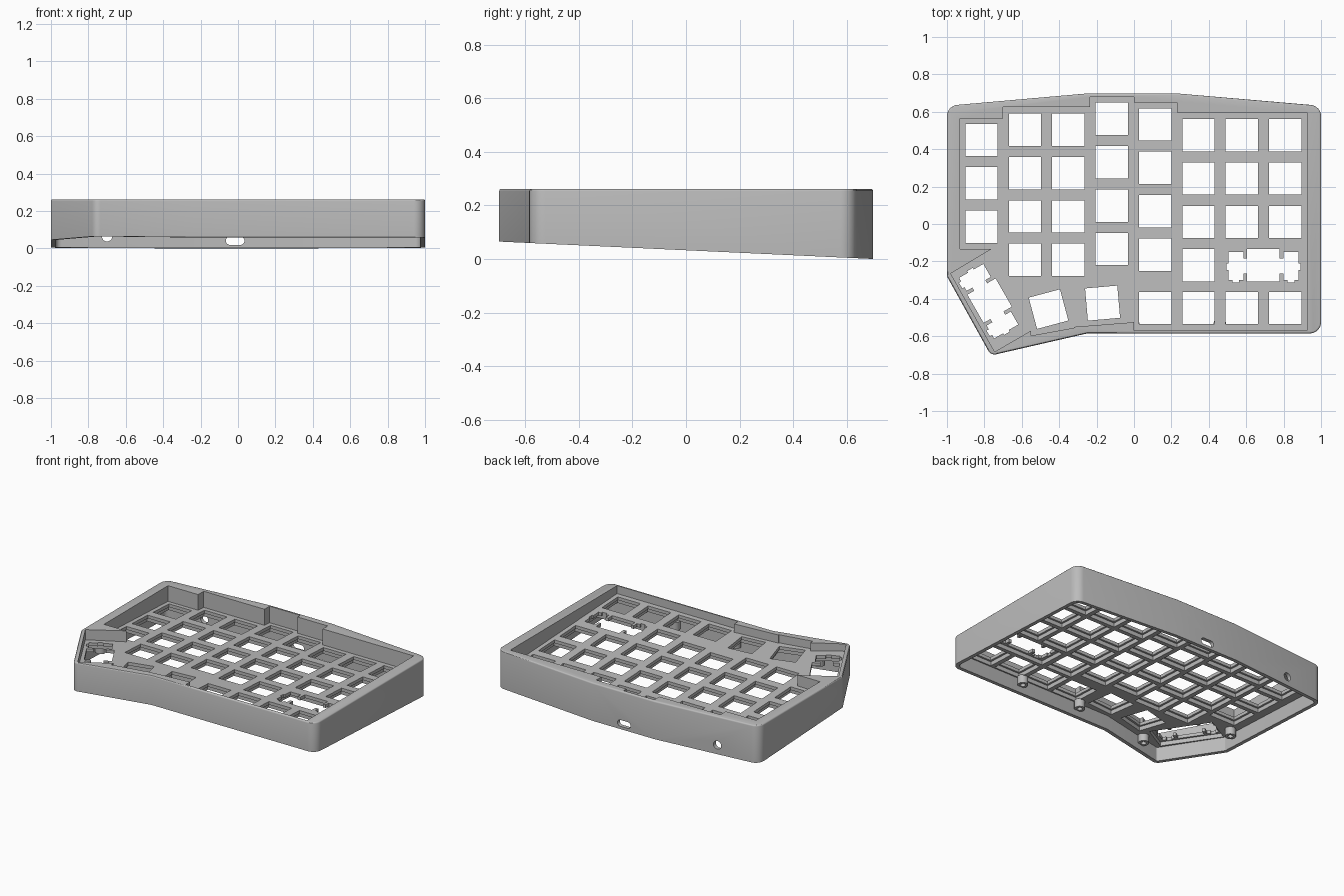
import bpy, bmesh, math
from mathutils import Vector, Matrix

cube = bpy.data.objects.get("Cube")
if cube:
    bpy.data.objects.remove(cube)

TOP, BASE, PLATE, LIP, UNDER = 0.262, 0.0325, 0.18, 0.158, 0.13
PITCH, HOLE, RECESS = 0.232, 0.173, 0.2

grey = bpy.data.materials.new("case grey")
grey.use_nodes = True
colour = (0.5, 0.5, 0.5, 1)
grey.diffuse_color = colour
grey.node_tree.nodes["Principled BSDF"].inputs["Base Color"].default_value = colour


def tilted(height):
    """Height over y of a plane parallel to the sloping underside."""
    return lambda y: height - 0.0465 * y


def rounded(corners, inset=0.0, steps=8):
    """Clockwise outline from (x, y, radius) corners, moved inwards."""
    pts, out = [Vector(c[:2]) for c in corners], []
    for i, p in enumerate(pts):
        a = (p - pts[i - 1]).normalized()
        b = (pts[(i + 1) % len(pts)] - p).normalized()
        na, nb = Vector((a.y, -a.x)), Vector((b.y, -b.x))
        mid = (na + nb) / (1 + na.dot(nb))
        r = max(corners[i][2], inset)
        if corners[i][2] == 0:
            out.append(p + mid * inset)
            continue
        centre = p + mid * r
        turn = na.angle_signed(nb)
        for k in range(steps + 1):
            n = Matrix.Rotation(-turn * k / steps, 2) @ na
            out.append(centre - n * (r - inset))
    return out


def prism(bm, outline, low, high):
    """Extruded outline between two planes given as functions of y."""
    bottom = [bm.verts.new((p[0], p[1], low(p[1]))) for p in outline]
    top = [bm.verts.new((p[0], p[1], high(p[1]))) for p in outline]
    bm.faces.new(bottom)
    bm.faces.new(top)
    for i in range(len(outline)):
        bm.faces.new((bottom[i - 1], bottom[i], top[i], top[i - 1]))


def finish(name, bm):
    bmesh.ops.recalc_face_normals(bm, faces=bm.faces)
    mesh = bpy.data.meshes.new(name)
    bm.to_mesh(mesh)
    bm.free()
    mesh.materials.append(grey)
    obj = bpy.data.objects.new(name, mesh)
    bpy.context.collection.objects.link(obj)
    return obj


def activate(obj):
    bpy.ops.object.select_all(action='DESELECT')
    obj.select_set(True)
    bpy.context.view_layer.objects.active = obj


def cut(obj, bm):
    cutter = finish("cutter", bm)
    cutter.hide_render = True
    mod = obj.modifiers.new("cut", 'BOOLEAN')
    mod.operation, mod.solver, mod.object = 'DIFFERENCE', 'EXACT', cutter
    activate(obj)
    bpy.ops.object.modifier_apply(modifier=mod.name)
    bpy.data.objects.remove(cutter)


def rect(w, h):
    return [(-w / 2, -h / 2), (-w / 2, h / 2), (w / 2, h / 2), (w / 2, -h / 2)]


def place(outline, x, y, degrees):
    turn = Matrix.Rotation(math.radians(degrees), 2)
    return [turn @ Vector(p) + Vector((x, y)) for p in outline]


# Outer shell with a softened top rim
outer = [(-1, 0.632, 0.06), (-0.25, 0.698, 0), (0.23, 0.698, 0), (1, 0.632, 0.06),
         (1, -0.585, 0.06), (-0.25, -0.585, 0), (-0.765, -0.703, 0.04), (-1, -0.28, 0.03)]
bm = bmesh.new()
prism(bm, rounded(outer), tilted(BASE), lambda y: TOP)
rim = [e for e in bm.edges if all(v.co.z > TOP - 0.001 for v in e.verts)]
bmesh.ops.recalc_face_normals(bm, faces=bm.faces)
bmesh.ops.bevel(bm, geom=rim, offset=0.009, segments=3, affect='EDGES', profile=0.5)
case = finish("keyboard_case", bm)

# Stepped well above the key plate
well = [(-0.93, 0.565), (-0.7, 0.565), (-0.7, 0.625), (-0.235, 0.625), (-0.235, 0.68),
        (0, 0.68), (0, 0.65), (0.23, 0.65), (0.23, 0.595), (0.925, 0.595),
        (0.925, -0.57), (0, -0.57), (0, -0.525), (-0.32, -0.55), (-0.32, -0.555),
        (-0.55, -0.597), (-0.55, -0.57), (-0.745, -0.683), (-0.98, -0.265),
        (-0.76, -0.133), (-0.93, -0.133)]
bm = bmesh.new()
prism(bm, well, tilted(PLATE), tilted(0.5))
cut(case, bm)

# Hollow underside
bm = bmesh.new()
prism(bm, rounded(outer, 0.026), tilted(-0.2), tilted(UNDER))
cut(case, bm)

# Key layout: (top row y, number of keys) for each column
columns = [(0.449, 3), (0.504, 4), (0.504, 4), (0.562, 4), (0.532, 4), (0.475, 4), (0.475, 3), (0.475, 3)]
keys = [(-0.815 + c * PITCH, y - r * PITCH, 0)
        for c, (y, count) in enumerate(columns) for r in range(count)]
keys += [(-0.815 + c * PITCH, -0.449, 0) for c in range(4, 8)]
keys += [(-0.457, -0.455, 15), (-0.168, -0.423, 5)]
wide_keys = [(0.692, -0.22, 0), (-0.772, -0.41, -60)]

# Wide key opening: a square joined to a stabiliser slot on each side
half = [(0.087, 0.087), (0.087, 0.035), (0.107, 0.035), (0.107, 0.069), (0.187, 0.069),
        (0.187, 0.01), (0.197, 0.01), (0.197, -0.025), (0.187, -0.025), (0.187, -0.08),
        (0.165, -0.08), (0.165, -0.094), (0.13, -0.094), (0.13, -0.08), (0.107, -0.08),
        (0.107, -0.045), (0.087, -0.045), (0.087, -0.087)]
wide = half + [(-x, y) for x, y in reversed(half)]

# Wider pockets below the plate, then the openings through it
bm = bmesh.new()
for key in keys:
    prism(bm, place(rect(RECESS, RECESS), *key), tilted(UNDER - 0.02), tilted(LIP))
for key in wide_keys:
    prism(bm, place(rect(0.42, RECESS), *key), tilted(UNDER - 0.02), tilted(LIP))
cut(case, bm)
bm = bmesh.new()
for key in keys:
    prism(bm, place(rect(HOLE, HOLE), *key), tilted(UNDER - 0.03), tilted(PLATE + 0.02))
for key in wide_keys:
    prism(bm, place(wide, *key), tilted(UNDER - 0.03), tilted(PLATE + 0.02))
cut(case, bm)


# Cable slot and round socket in the back wall
def port(bm, x, z, half_width, radius):
    sides = [[], []]
    for k in range(32):
        a = 2 * math.pi * (k + 0.5) / 32
        px = x + radius * math.cos(a) + math.copysign(half_width - radius, math.cos(a))
        for side, y in zip(sides, (0.55, 0.8)):
            side.append(bm.verts.new((px, y, z + radius * math.sin(a))))
    near, far = sides
    bm.faces.new(near)
    bm.faces.new(far)
    for i in range(32):
        bm.faces.new((near[i - 1], near[i], far[i], far[i - 1]))


bm = bmesh.new()
port(bm, -0.015, 0.041, 0.05, 0.022)
port(bm, -0.7, 0.065, 0.028, 0.028)
cut(case, bm)
activate(case)
bpy.ops.object.shade_smooth_by_angle(angle=math.radians(30))

# Screw posts hanging under the plate along the front and thumb side
posts = [(0.459, -0.535), (-0.005, -0.535), (-0.59, -0.61), (-0.93, -0.17)]
for i, (x, y) in enumerate(posts):
    bm = bmesh.new()
    rings = []
    low, high = tilted(BASE + 0.045)(y), tilted(UNDER + 0.005)(y)
    for r, z in ((0.034, high), (0.034, low), (0.017, low), (0.017, high)):
        rings.append([bm.verts.new((x + r * math.cos(k * math.pi / 12),
                                    y + r * math.sin(k * math.pi / 12), z)) for k in range(24)])
    for j in range(4):
        a, b = rings[j - 1], rings[j]
        for k in range(24):
            bm.faces.new((a[k - 1], a[k], b[k], b[k - 1]))
    activate(finish(f"screw_post_{i + 1}", bm))
    bpy.ops.object.shade_smooth_by_angle(angle=math.radians(30))
